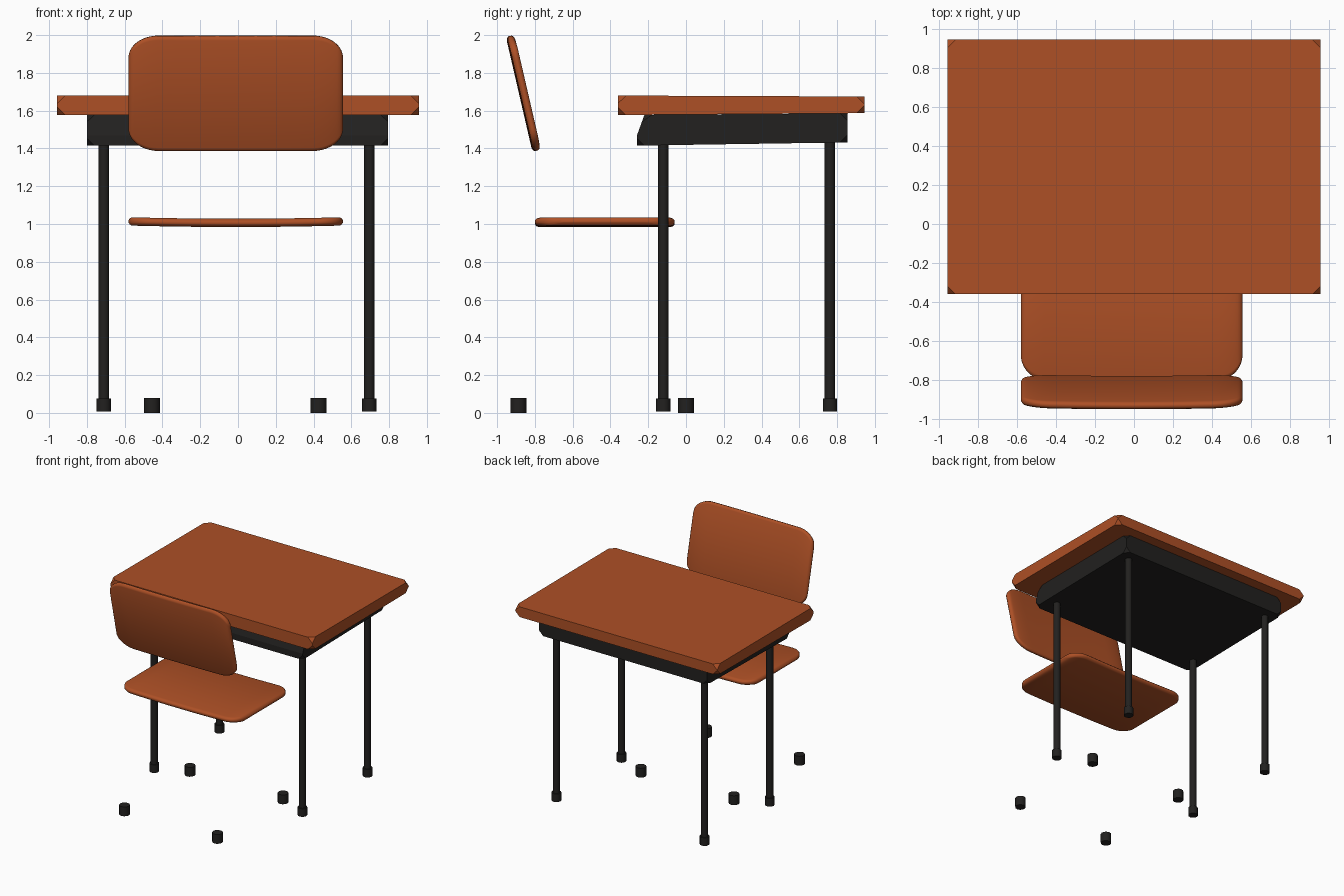
import bpy, bmesh
from math import sin, cos, pi, sqrt, radians

if "Cube" in bpy.data.objects:
    bpy.data.objects.remove(bpy.data.objects["Cube"])


def material(name, color):
    m = bpy.data.materials.new(name)
    m.diffuse_color = (*color, 1)
    m.use_nodes = True
    m.node_tree.nodes["Principled BSDF"].inputs["Base Color"].default_value = m.diffuse_color
    return m


ORANGE = material("orange_laminate", (0.42, 0.08, 0.019))
BLACK = material("black_metal", (0.016, 0.015, 0.014))


def finish(bm, name, mat):
    bmesh.ops.recalc_face_normals(bm, faces=bm.faces)
    me = bpy.data.meshes.new(name)
    bm.to_mesh(me)
    bm.free()
    me.materials.append(mat)
    ob = bpy.data.objects.new(name, me)
    bpy.context.collection.objects.link(ob)
    return ob


def smooth(ob, angle):
    bpy.ops.object.select_all(action='DESELECT')
    ob.select_set(True)
    bpy.context.view_layer.objects.active = ob
    bpy.ops.object.shade_smooth_by_angle(angle=radians(angle))


def slab(name, profile, x0, x1, cut, corners, mat):
    """Side profile (y, z) extruded along x, with the listed corners cut off."""
    bm = bmesh.new()
    a, b = [[bm.verts.new((x, y, z)) for y, z in profile] for x in (x0, x1)]
    bm.faces.new(a)
    bm.faces.new(b)
    n = len(profile)
    for i in range(n):
        j = (i + 1) % n
        bm.faces.new((a[i], a[j], b[j], b[i]))
    picked = [s[i] for s in (a, b) for i in corners]
    bmesh.ops.bevel(bm, geom=picked, offset=cut, segments=1, affect='VERTICES')
    return finish(bm, name, mat)


def cylinder(name, x, y, z0, z1, r, mat, sides=12):
    bm = bmesh.new()
    bmesh.ops.create_cone(bm, cap_ends=True, segments=sides,
                          radius1=r, radius2=r, depth=z1 - z0)
    bmesh.ops.translate(bm, verts=bm.verts, vec=(x, y, (z0 + z1) / 2))
    smooth(finish(bm, name, mat), 40)


def cushion(name, W, H, T, rx, rz, bow, mat):
    """Thin rounded plate lofted along x, slightly bowed, soft edges."""
    r = T / 2

    def thick(d):
        k = min(d / r, 1)
        return r * max(0.35, sqrt(1 - (1 - k) ** 2))

    steps = [i / 10 * pi / 2 for i in range(11)]
    right = [(W - rx + rx * sin(a), H - rz + rz * cos(a)) for a in steps]
    mid = [(x * (W - rx), H) for x in (-0.75, -0.5, -0.25, 0, 0.25, 0.5, 0.75)]
    cols = [(-x, h) for x, h in reversed(right)] + mid + right
    inset = [0, 0.12, 0.4, 1]
    bm = bmesh.new()
    rings = []
    for x, h in cols:
        tx = thick(W - abs(x)) / r
        half = [(-h + r * d, thick(r * d) * tx) for d in inset]
        half += [(-v, t) for v, t in reversed(half)]
        lift = bow * ((x / W) ** 2 - 0.5)
        pts = half + [(v, -t) for v, t in reversed(half)]
        rings.append([bm.verts.new((x, v, t + lift)) for v, t in pts])
    n = len(rings[0])
    for a, b in zip(rings, rings[1:]):
        for i in range(n):
            j = (i + 1) % n
            bm.faces.new((a[i], a[j], b[j], b[i]))
    bm.faces.new(rings[0])
    bm.faces.new(rings[-1])
    ob = finish(bm, name, mat)
    smooth(ob, 50)
    return ob


# desk top and the tray beneath it
slab("desk_top", [(-0.36, 1.577), (0.945, 1.587), (0.945, 1.675), (-0.36, 1.68)],
     -0.957, 0.957, 0.042, range(4), ORANGE)
slab("desk_tray", [(-0.26, 1.415), (0.855, 1.432), (0.855, 1.586),
                   (-0.22, 1.578), (-0.26, 1.468)],
     -0.80, 0.795, 0.04, range(4), BLACK)

# desk legs with foot caps
for side, x in (("left", -0.71), ("right", 0.695)):
    for end, y in (("front", -0.12), ("back", 0.762)):
        cylinder(f"{end}_{side}_leg", x, y, 0.05, 1.44, 0.028, BLACK)
        cylinder(f"{end}_{side}_leg_cap", x, y, 0.008, 0.077, 0.038, BLACK)

# chair foot caps
for side, x in (("left", -0.455), ("right", 0.427)):
    for end, y in (("rear", -0.887), ("fore", 0.0)):
        cylinder(f"chair_{end}_{side}_foot", x, y, 0.0, 0.08, 0.042, BLACK)

# chair seat and tilted backrest
seat = cushion("seat", 0.568, 0.37, 0.044, 0.13, 0.13, 0.008, ORANGE)
seat.location = (-0.012, -0.43, 1.01)
back = cushion("backrest", 0.568, 0.312, 0.04, 0.16, 0.12, -0.008, ORANGE)
back.location = (-0.012, -0.86, 1.692)
back.rotation_euler = (radians(103), 0, 0)
